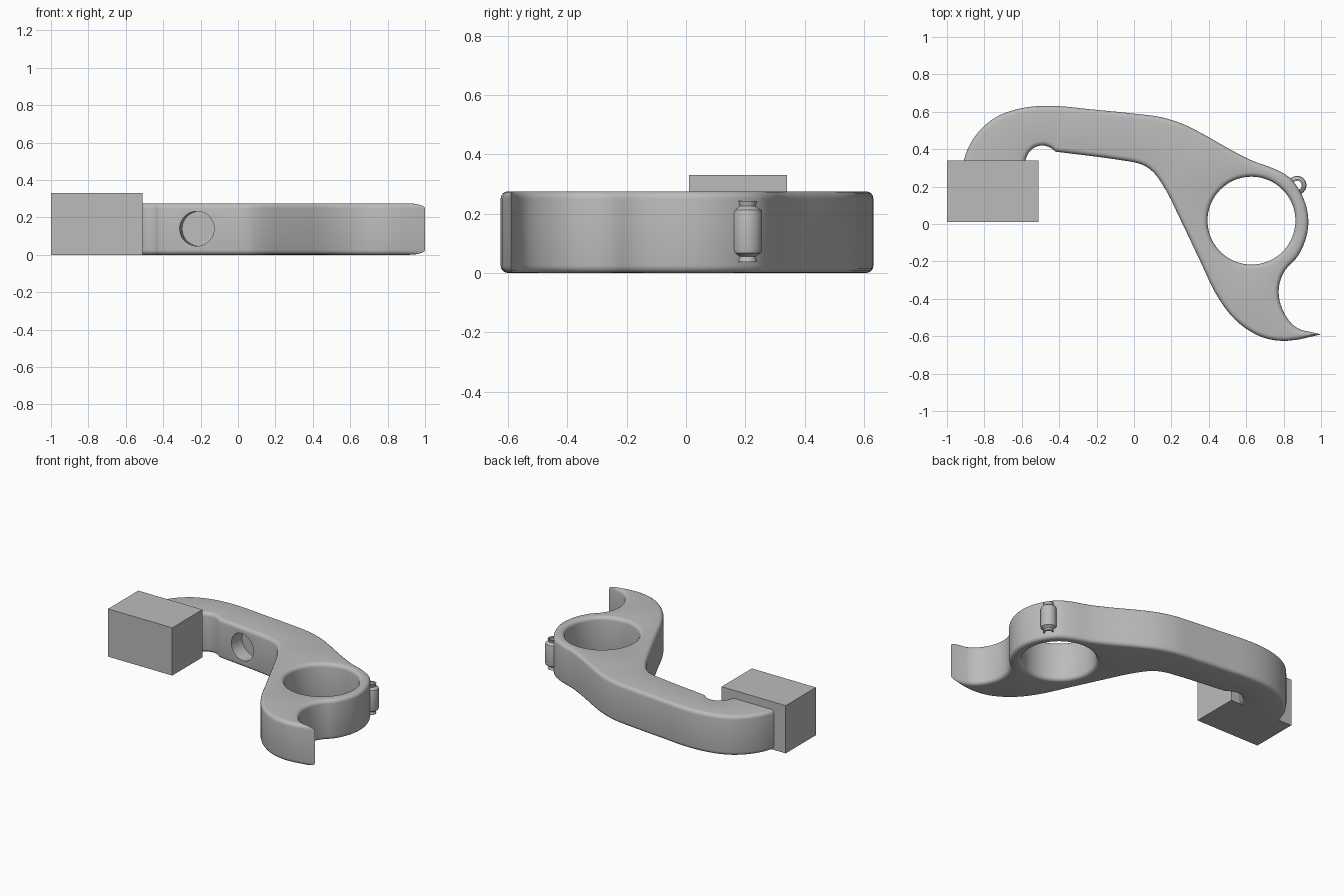
import bpy, bmesh
from math import sin, cos, pi, atan2
from mathutils import Vector, Matrix

if "Cube" in bpy.data.objects:
    bpy.data.objects.remove(bpy.data.objects["Cube"])

grey = bpy.data.materials.new("plain_grey")
grey.use_nodes = True
GREY = (0.5, 0.5, 0.5, 1)
grey.diffuse_color = GREY
grey.node_tree.nodes["Principled BSDF"].inputs["Base Color"].default_value = GREY


def finish(name, bm, smooth=True):
    bmesh.ops.recalc_face_normals(bm, faces=bm.faces[:])
    mesh = bpy.data.meshes.new(name)
    bm.to_mesh(mesh)
    bm.free()
    mesh.materials.append(grey)
    ob = bpy.data.objects.new(name, mesh)
    bpy.context.collection.objects.link(ob)
    if smooth:
        shade(ob)
    return ob


def shade(ob):
    bpy.ops.object.select_all(action='DESELECT')
    ob.select_set(True)
    bpy.context.view_layer.objects.active = ob
    bpy.ops.object.shade_smooth_by_angle(angle=0.6)


def spline(points, steps=4):
    """Smooth path through the points, without its last point."""
    p = [Vector(q) for q in points]
    p = [p[0] * 2 - p[1]] + p + [p[-1] * 2 - p[-2]]
    out = []
    for a, b, c, d in zip(p, p[1:], p[2:], p[3:]):
        # tangents scaled by span length, so uneven spacing stays smooth
        ab, bc, cd = (b - a).length, (c - b).length, (d - c).length
        m1 = ((b - a) / ab * bc + (c - b) / bc * ab) / (ab + bc) * bc
        m2 = ((c - b) / bc * cd + (d - c) / cd * bc) / (bc + cd) * bc
        for i in range(steps):
            t = i / steps
            out.append(b * (2*t**3 - 3*t*t + 1) + m1 * (t**3 - 2*t*t + t)
                       + c * (3*t*t - 2*t**3) + m2 * (t**3 - t*t))
    return out


def inset(loop, amount):
    """Mitred inset of a clockwise loop."""
    out = []
    for i, p in enumerate(loop):
        u = (p - loop[i - 1]).normalized()
        v = (loop[(i + 1) % len(loop)] - p).normalized()
        n1, n2 = Vector((u.y, -u.x)), Vector((v.y, -v.x))
        out.append(p + (n1 + n2) * amount / max(1 + n1.dot(n2), 0.12))
    return out


def circle(centre, radius, count=72):
    return [Vector((centre[0] + radius * cos(2 * pi * i / count),
                    centre[1] + radius * sin(2 * pi * i / count)))
            for i in range(count)]


def loft(bm, layers, closed=False):
    """Skin stacked (loop, z) layers; returns the vertex rings."""
    rings = [[bm.verts.new((p.x, p.y, z)) for p in loop] for loop, z in layers]
    pairs = list(zip(rings, rings[1:]))
    if closed:
        pairs.append((rings[-1], rings[0]))
    for a, b in pairs:
        for i in range(len(a)):
            bm.faces.new((a[i - 1], a[i], b[i], b[i - 1]))
    return rings


# Hooked body outline, in sections that meet at sharp corners
back = [(-.92, .30), (-.91, .34), (-.88, .42), (-.82, .505), (-.74, .57),
        (-.64, .61), (-.52, .63), (-.4, .63), (-.25, .615), (0, .59),
        (.15, .57), (.26, .535), (.38, .475), (.52, .395), (.64, .335),
        (.75, .295), (.83, .25), (.89, .17), (.922, .09), (.932, 0),
        (.915, -.09), (.87, -.18), (.81, -.245), (.78, -.31),
        (.775, -.39), (.8, -.47), (.85, -.54), (.91, -.575)]
tip = [Vector((1, -.59))]
belly = [(.88, -.618), (.8, -.625), (.7, -.61), (.6, -.56), (.52, -.49),
         (.46, -.41), (.35, -.19), (.25, .02), (.15, .215), (.11, .27),
         (.06, .31), (0, .33), (-.06, .34), (-.42, .387)]
notch = [(-.42, .387), (-.45, .41), (-.49, .42), (-.53, .41),
         (-.56, .385), (-.58, .34), (-.583, .3)]
outline = spline(back) + tip + spline(belly) + spline(notch) + [Vector(notch[-1])]

# Body: rounded rims on the outline and on the finger hole
HEIGHT, RIM = 0.275, 0.025
HOLE, HOLE_R = (0.628, 0.018), 0.235
arc = [i * pi / 8 for i in range(5)]
rim = [(RIM * (1 - sin(a)), RIM * (1 - cos(a))) for a in arc]
levels = rim + [(d, HEIGHT - z) for d, z in reversed(rim)]
bm = bmesh.new()
outer = loft(bm, [(inset(outline, d), z) for d, z in levels])
inner = loft(bm, [(circle(HOLE, HOLE_R + d), z) for d, z in levels])
for k in (0, -1):
    edges = [bm.edges.get((r[i - 1], r[i]))
             for r in (outer[k], inner[k]) for i in range(len(r))]
    bmesh.ops.triangle_fill(bm, edges=edges, use_beauty=True,
                            normal=(0, 0, 1 if k else -1))
body = finish("hooked_body", bm, smooth=False)

# Blind round socket drilled square into the straight inner side
slope = atan2(-.057, .42)
bm = bmesh.new()
bmesh.ops.create_cone(bm, cap_ends=True, segments=48, radius1=.093,
                      radius2=.093, depth=.2,
                      matrix=Matrix.Translation((-.22, .36, .14))
                      @ Matrix.Rotation(slope, 4, 'Z')
                      @ Matrix.Rotation(pi / 2, 4, 'X'))
cutter = finish("socket_cutter", bm, smooth=False)
cutter.hide_render = True
mod = body.modifiers.new("socket", 'BOOLEAN')
mod.operation = 'DIFFERENCE'
mod.solver = 'EXACT'
mod.object = cutter
bpy.context.view_layer.objects.active = body
bpy.ops.object.modifier_apply(modifier=mod.name)
bpy.data.objects.remove(cutter)
shade(body)

# Cord loop on the outside of the ring: a barrel with a narrow collar each end
LUG, MID = (0.872, 0.207), 0.14
half = [(.024, .103), (.033, .103), (.028, .085), (.038, .078), (.047, .072), (.05, .06)]
profile = [(r, MID + h) for r, h in half] + [(r, MID - h) for r, h in reversed(half)]
bm = bmesh.new()
loft(bm, [(circle(LUG, r, 32), z) for r, z in profile], closed=True)
finish("cord_loop", bm)

# Rectangular end block
bm = bmesh.new()
bmesh.ops.create_cube(bm, size=1, matrix=Matrix.Translation((-.755, .175, .165))
                      @ Matrix.Diagonal((.49, .33, .33, 1)))
finish("end_block", bm, smooth=False)
